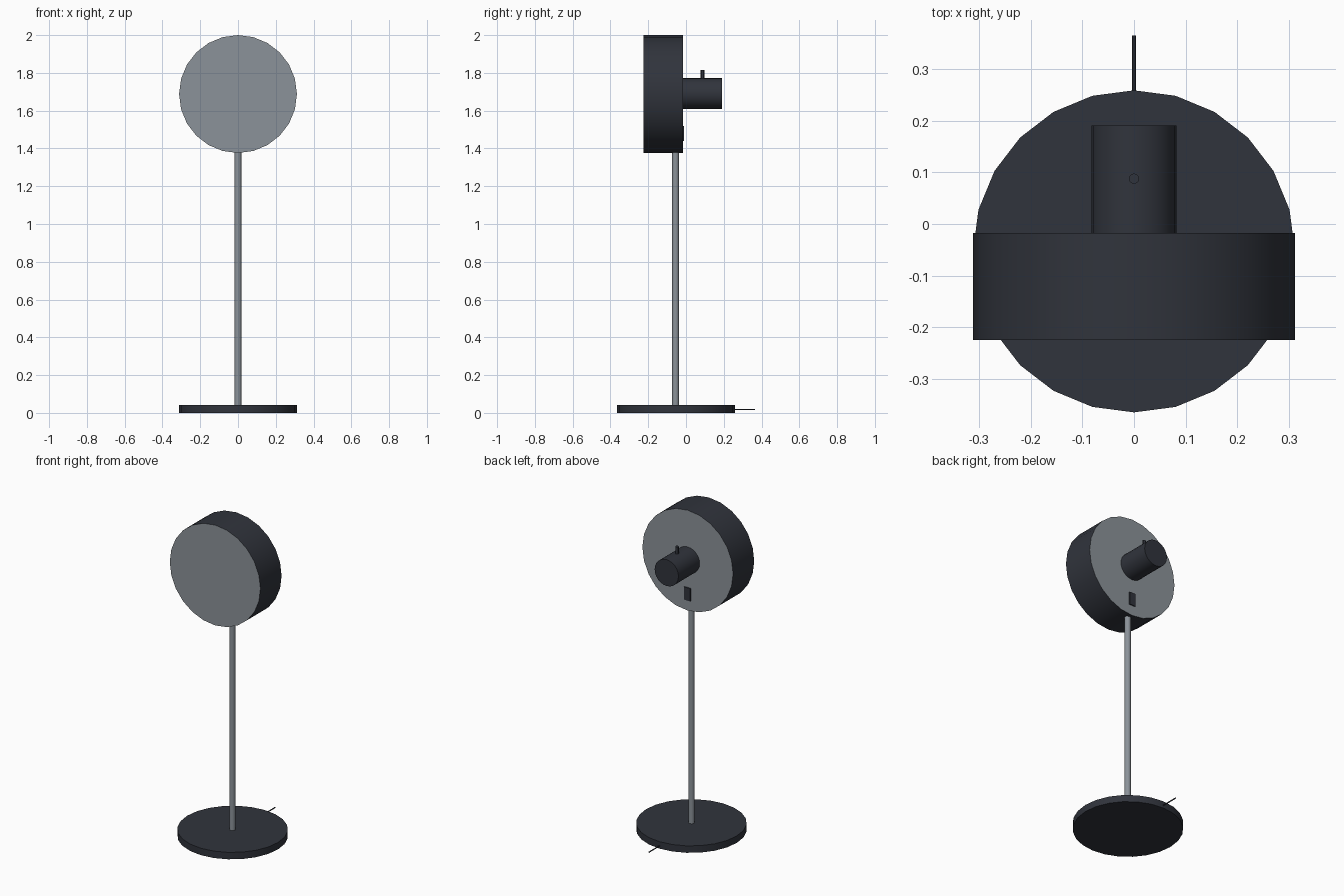
import bpy
from math import pi

if "Cube" in bpy.data.objects:
    bpy.data.objects.remove(bpy.data.objects["Cube"])

AXIS_Y = -0.053   # centre of base and stem
HEAD_Z = 1.688    # centre height of the lamp head
R = 0.312         # shared radius of base and head


def material(name, rgb):
    m = bpy.data.materials.new(name)
    m.diffuse_color = (*rgb, 1)
    m.use_nodes = True
    m.node_tree.nodes["Principled BSDF"].inputs["Base Color"].default_value = m.diffuse_color
    return m


dark = material("dark_paint", (0.03, 0.034, 0.045))
metal = material("grey_metal", (0.26, 0.29, 0.32))


def finish(name, mat, smooth=True):
    ob = bpy.context.object
    ob.name = name
    ob.data.materials.append(mat)
    if smooth:
        bpy.ops.object.shade_smooth_by_angle()
    return ob


def rod_z(name, r, y, z0, z1, mat, sides=24):
    bpy.ops.mesh.primitive_cylinder_add(vertices=sides, radius=r, depth=z1 - z0,
                                        location=(0, y, (z0 + z1) / 2))
    return finish(name, mat)


def rod_y(name, r, z, y0, y1, mat, sides=24, fill='NGON'):
    bpy.ops.mesh.primitive_cylinder_add(vertices=sides, radius=r, depth=y1 - y0,
                                        end_fill_type=fill, rotation=(pi / 2, 0, 0),
                                        location=(0, (y0 + y1) / 2, z))
    return finish(name, mat)


def disc(name, y, turn):
    bpy.ops.mesh.primitive_circle_add(vertices=24, radius=R, fill_type='NGON',
                                      rotation=(turn, 0, 0), location=(0, y, HEAD_Z))
    return finish(name, metal, False)


# base, stem and the stub of the power cord
rod_z("base", R, AXIS_Y, 0, 0.043, dark)
rod_z("stem", 0.018, AXIS_Y - 0.002, 0.04, 1.385, metal, 16)
rod_y("power_cord", 0.0035, 0.018, 0.24, 0.365, dark, 8)

# drum-shaped head: side band closed by a front and a back disc
rod_y("head_band", R, HEAD_Z, -0.225, -0.017, dark, fill='NOTHING')
disc("front_diffuser", -0.225, pi / 2)
disc("back_plate", -0.017, -pi / 2)

# rear housing with its peg
rod_y("rear_housing", 0.082, HEAD_Z + 0.002, -0.02, 0.191, dark)
rod_z("housing_peg", 0.01, 0.088, 1.75, 1.815, dark, 12)

# rocker switch on the back plate
bpy.ops.mesh.primitive_cube_add(size=1, location=(0, -0.019, 1.48))
bpy.context.object.scale = (0.042, 0.016, 0.08)
finish("switch", dark, False)
